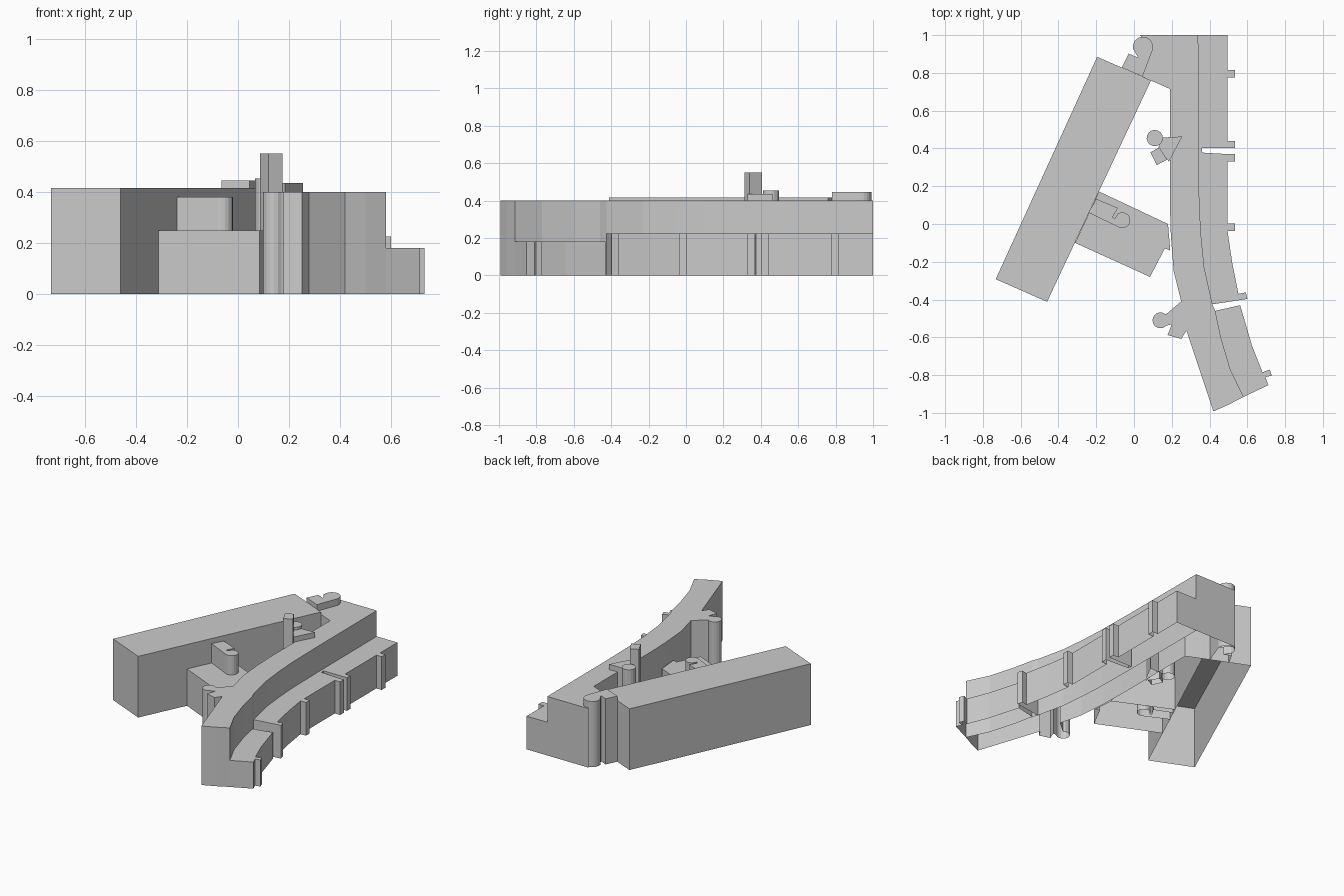
import bpy, bmesh
from math import cos, sin, radians


def arc(cx, cy, r, a0, a1, n=12):
    """Points along a circular arc, angles in degrees."""
    return [(cx + r * cos(radians(a0 + (a1 - a0) * i / n)),
             cy + r * sin(radians(a0 + (a1 - a0) * i / n))) for i in range(n + 1)]


def block(name, outline, height):
    """Walls and flat roof over an outline, open underneath."""
    area = sum(a[0] * b[1] - b[0] * a[1]
               for a, b in zip(outline, outline[1:] + outline[:1]))
    if area < 0:
        outline = outline[::-1]
    bm = bmesh.new()
    low = [bm.verts.new((x, y, 0)) for x, y in outline]
    top = [bm.verts.new((x, y, height)) for x, y in outline]
    n = len(outline)
    for i in range(n):
        j = (i + 1) % n
        bm.faces.new((low[i], low[j], top[j], top[i]))
    bm.faces.new(top)
    mesh = bpy.data.meshes.new(name)
    bm.to_mesh(mesh)
    bm.free()
    obj = bpy.data.objects.new(name, mesh)
    bpy.context.collection.objects.link(obj)
    return obj


def fin(y0, y1, x=0.495, depth=0.04):
    """Small wall fin on the straight east facade, going south."""
    return [(x, y1), (x + depth, y1), (x + depth, y0), (x, y0)]


# long straight slab
block("long_slab", [(-0.195, 0.885), (0.09, 0.76), (-0.46, -0.412), (-0.732, -0.292)], 0.415)

# low wing and its roof block
block("low_wing", [(-0.185, 0.172), (0.18, 0.0), (0.192, -0.14), (0.163, -0.13),
                   (0.085, -0.28), (-0.312, -0.1)], 0.25)
block("wing_roof_block", [(-0.24, 0.06), (-0.2, 0.133), (-0.085, 0.085), (-0.115, 0.035),
                          (-0.1, 0.03)]
      + arc(-0.062, 0.02, 0.042, 125, -115), 0.38)

# line where the tall and low parts of the curved building meet
ridge_north = [(0.34, 1.0), (0.342, 0.4), (0.346, 0.1), (0.355, -0.06), (0.372, -0.23),
               (0.415, -0.425)]
ridge_south = [(0.43, -0.46), (0.46, -0.6), (0.51, -0.77), (0.58, -0.915)]

# tall curved building with the stair turret on its west side
turret = [(0.25, -0.41), (0.175, -0.473)] + arc(0.14, -0.51, 0.042, 50, 315) + [
    (0.2, -0.53), (0.178, -0.588), (0.25, -0.608), (0.278, -0.565)]
west_side = [(0.03, 1.0), (0.1, 0.93), (0.045, 0.78), (0.19, 0.715), (0.19, 0.1),
             (0.195, -0.06), (0.21, -0.25)]
block("tall_curved_building", west_side + turret + [(0.42, -0.992), (0.5, -0.957)]
      + (ridge_north + ridge_south)[::-1], 0.4)

# low terrace along the east side
terrace = [(0.495, 1.0)] + fin(0.775, 0.815)
terrace += [(0.495, 0.44), (0.535, 0.44), (0.535, 0.403), (0.36, 0.403),
            (0.36, 0.378), (0.495, 0.37), (0.535, 0.37), (0.535, 0.33), (0.495, 0.33)]
terrace += fin(-0.037, 0.003)
terrace += [(0.52, -0.205), (0.553, -0.37), (0.592, -0.362), (0.6, -0.397)]
block("north_terrace", terrace + ridge_north[::-1], 0.225)
block("south_terrace", [(0.43, -0.46), (0.562, -0.43), (0.625, -0.645), (0.68, -0.785),
                        (0.718, -0.77), (0.73, -0.803), (0.695, -0.81), (0.712, -0.853)]
      + ridge_south[:0:-1], 0.18)

# north stair tower with rounded end
block("north_stair_tower", [(0.045, 0.78), (0.1, 0.925)] + arc(0.047, 0.938, 0.053, 0, 195)
      + [(0.003, 0.915), (0.022, 0.88), (-0.028, 0.902), (-0.065, 0.828)], 0.445)

# middle stair group: round tower, link and chimney
block("middle_round_tower", arc(0.11, 0.455, 0.043, 0, 345, 15), 0.453)
block("middle_link", [(0.255, 0.463), (0.155, 0.458), (0.128, 0.405), (0.185, 0.33)], 0.435)
block("chimney", [(0.087, 0.38), (0.135, 0.405), (0.175, 0.34), (0.12, 0.312)], 0.55)
